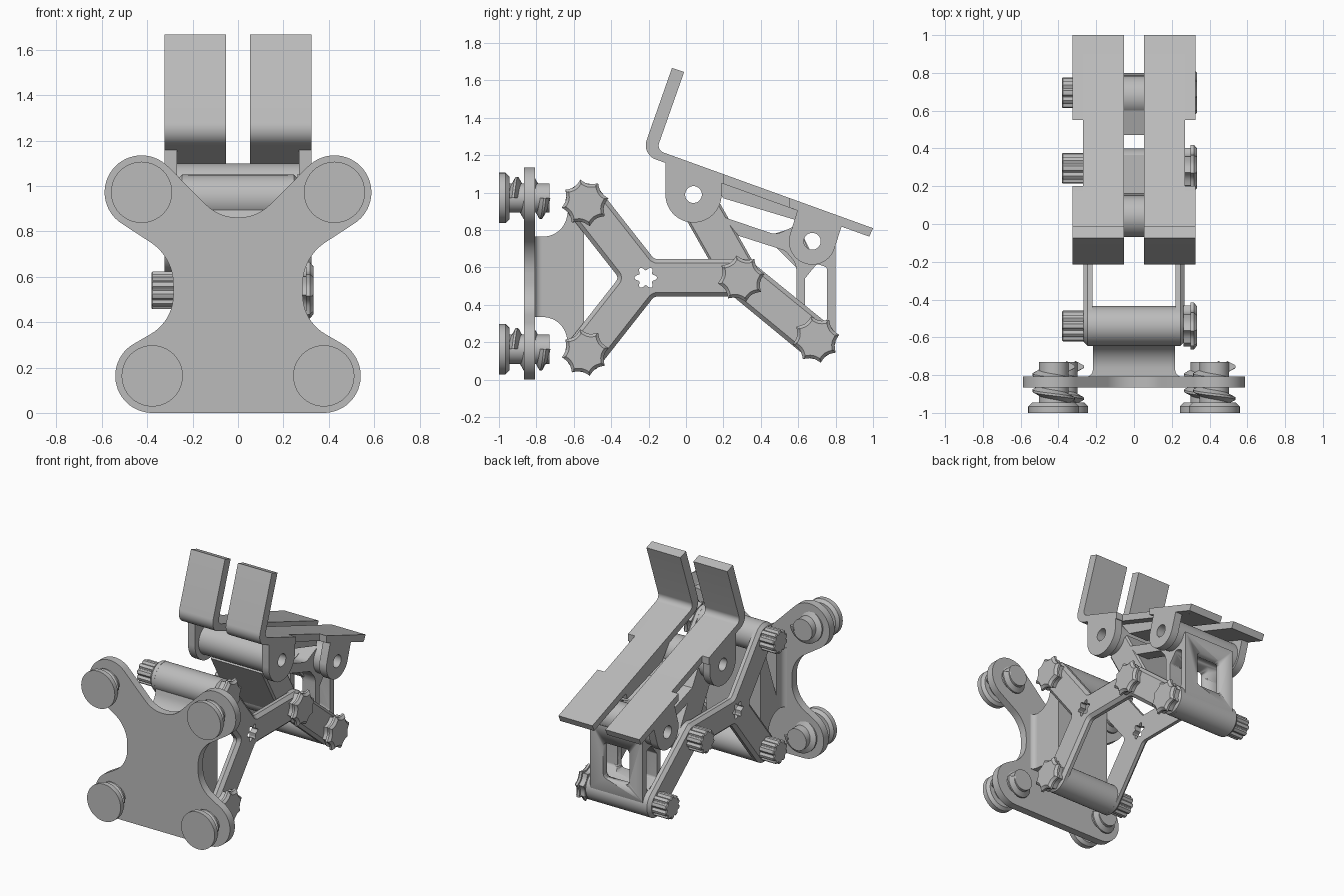
import bpy, bmesh, math
from mathutils import Vector

if "Cube" in bpy.data.objects:
    bpy.data.objects.remove(bpy.data.objects["Cube"])

grey = bpy.data.materials.new("grey")
grey.diffuse_color = (0.50, 0.50, 0.50, 1)
grey.use_nodes = True
grey.node_tree.nodes["Principled BSDF"].inputs["Base Color"].default_value = grey.diffuse_color


def finish(bm, name):
    bmesh.ops.recalc_face_normals(bm, faces=bm.faces)
    me = bpy.data.meshes.new(name)
    bm.to_mesh(me)
    bm.free()
    me.materials.append(grey)
    ob = bpy.data.objects.new(name, me)
    bpy.context.collection.objects.link(ob)
    bpy.ops.object.select_all(action='DESELECT')
    ob.select_set(True)
    bpy.context.view_layer.objects.active = ob
    bpy.ops.object.shade_smooth_by_angle(angle=math.radians(30))
    return ob


def arc(cx, cy, r, a0=0, a1=360, n=40):
    full = abs(a1 - a0) == 360
    return [(cx + r * math.cos(math.radians(a0 + (a1 - a0) * i / n)),
             cy + r * math.sin(math.radians(a0 + (a1 - a0) * i / n)))
            for i in range(n if full else n + 1)]


def rounded(pts, n=10):
    """Closed outline; a third value on a point is its corner radius."""
    out = []
    for i, p in enumerate(pts):
        r = p[2] if len(p) > 2 else 0
        c = Vector(p[:2])
        if r == 0:
            out.append(tuple(c))
            continue
        u = (Vector(pts[i - 1][:2]) - c).normalized()
        v = (Vector(pts[(i + 1) % len(pts)][:2]) - c).normalized()
        half = u.angle(v) / 2
        mid = c + (u + v).normalized() * (r / math.sin(half))
        s = c + u * (r / math.tan(half)) - mid
        e = c + v * (r / math.tan(half)) - mid
        turn = math.atan2(s.x * e.y - s.y * e.x, s.dot(e))
        for k in range(n + 1):
            a = turn * k / n
            out.append((mid.x + s.x * math.cos(a) - s.y * math.sin(a),
                        mid.y + s.x * math.sin(a) + s.y * math.cos(a)))
    return out


def inset(loop, d):
    """Move an outline inwards by d."""
    n = len(loop)
    area = sum(loop[i - 1][0] * loop[i][1] - loop[i][0] * loop[i - 1][1] for i in range(n))
    sg = 1 if area > 0 else -1
    out = []
    for i in range(n):
        p, c, q = (Vector(loop[j % n]) for j in (i - 1, i, i + 1))
        a, b = (c - p).normalized(), (q - c).normalized()
        m = Vector((-a.y - b.y, a.x + b.x)).normalized() * sg
        k = max(0.5, m.dot(Vector((-a.y, a.x)) * sg))
        out.append(tuple(c + m * d / k))
    return out


def prism(name, outline, a0, a1, axis='x', holes=(), chamfer=0):
    """Extrude an outline from a0 to a1; the a1 rim may be chamfered."""
    bm = bmesh.new()
    put = {'x': lambda p, t: (t, p[0], p[1]), 'y': lambda p, t: (p[0], t, p[1]),
           'z': lambda p, t: (p[0], p[1], t)}[axis]
    caps = [[], []]
    for k, loop in enumerate([outline, *holes]):
        rings = [(loop, a0), (loop, a1)]
        if chamfer and k == 0:
            rings = [(loop, a0), (loop, a1 - math.copysign(chamfer, a1 - a0)),
                     (inset(loop, chamfer), a1)]
        vs = [[bm.verts.new(put(p, t)) for p in lp] for lp, t in rings]
        n = len(loop)
        for A, B in zip(vs, vs[1:]):
            for i in range(n):
                bm.faces.new((A[i - 1], A[i], B[i], B[i - 1]))
        for cap, ring in zip(caps, (vs[0], vs[-1])):
            cap += [bm.edges.get((ring[i - 1], ring[i])) for i in range(n)]
    for cap in caps:
        bmesh.ops.triangle_fill(bm, edges=cap, use_beauty=True)
    return finish(bm, name)


def cut_box(ob, x, y, z):
    """Cut a rectangular window through a part."""
    c = prism("cutter", rounded([(x[0], z[0], .03), (x[1], z[0], .03),
                                 (x[1], z[1], .03), (x[0], z[1], .03)]), y[0], y[1], 'y')
    m = ob.modifiers.new("window", 'BOOLEAN')
    m.object, m.solver = c, 'EXACT'
    bpy.context.view_layer.objects.active = ob
    bpy.ops.object.modifier_apply(modifier=m.name)
    bpy.data.objects.remove(c)


# Pivot positions in (y, z)
TOP, LOW, MID, END = (-.54, .945), (-.54, .145), (.295, .54), (.695, .215)
HINGE_F, HINGE_R = (.04, .99), (.675, .74)

# Base plate with four lobes
half = (arc(.378, .163, .163, -90, 60, 24) + [(.285, .405, .2), (.285, .686, .22)]
        + arc(.425, .972, .163, -57, 135, 30) + [(.085, .862, .19)])
prism("base_plate", rounded(half + [(-p[0], *p[1:]) for p in reversed(half)]), -.865, -.808, 'y')


# Threaded feet
def thread(name, cx, cz, y0, y1, pitch=.085, n=24):
    bm = bmesh.new()
    steps = int((y1 - y0) / pitch * n)
    prev = None
    for i in range(steps + 1):
        a, y = 2 * math.pi * i / n, y0 + pitch * i / n
        ring = [bm.verts.new((cx + r * math.cos(a), y + dy, cz + r * math.sin(a)))
                for r, dy in ((.068, -.03), (.113, -.006), (.113, .006), (.068, .03))]
        if prev:
            for k in range(4):
                bm.faces.new((prev[k - 1], prev[k], ring[k], ring[k - 1]))
        else:
            bm.faces.new(ring)
        prev = ring
    bm.faces.new(prev)
    finish(bm, name)


for cx, cz in ((.425, .972), (-.425, .972), (.378, .163), (-.378, .163)):
    prism("foot_pad", arc(cx, cz, .135), -1, -.945, 'y', chamfer=.02)
    prism("foot_stem", arc(cx, cz, .078), -.95, -.73, 'y')
    thread("foot_thread", cx, cz, -.925, -.755)

# Mount web behind the base plate, flaring where it meets the plate
prism("mount_web", rounded([(-.82, .765), (-.80, .765, .01), (-.66, .765, .13), (-.62, .945), (-.545, .945),
                            (-.545, .145), (-.62, .145), (-.66, .335, .13), (-.80, .335, .01),
                            (-.82, .335)]), -.218, .218)
prism("web_flare", rounded([(-.27, -.81), (-.218, -.81, .04), (-.218, -.73), (.218, -.73),
                            (.218, -.81, .04), (.27, -.81)]), .335, .765, 'z')

# Cross tubes at the fixed pivots
for c in (TOP, LOW, MID, END):
    prism("cross_tube", arc(*c, .105), -.225, .225)

# Forked side arms with a star shaped hole
arm = rounded([(-.6875, .963, .104), (-.5225, 1.093, .104), (-.17, .645, .04), (.332, .645, .05),
               (.8425, .2305, .104), (.7105, .0675, .104), (.252, .445, .05), (-.17, .445, .04),
               (-.5225, -.003, .104), (-.6875, .127, .104), (-.359, .545, .03)])
star = [(-.215 + r * math.cos(a), .545 + r * math.sin(a)) for a, r in
        ((2 * math.pi * i / 48, .05 + .011 * math.cos(2 * math.pi * i / 8)) for i in range(48))]
for s in (1, -1):
    prism("side_arm", arm, s * .22, s * .268, holes=[star], chamfer=.022)

# Star knobs on the right, ribbed nuts on the left
for cy, cz in (TOP, LOW, MID, END):
    knob, nut = [], []
    for i in range(96):
        a = 2 * math.pi * i / 96
        rk = .127 - .024 * abs(math.sin(4 * a)) ** .8
        rn = .083 - .013 * max(0, math.cos(10 * a)) ** .6
        knob.append((cy + rk * math.cos(a + .2), cz + rk * math.sin(a + .2)))
        nut.append((cy + rn * math.cos(a), cz + rn * math.sin(a)))
    prism("star_knob", knob, .30, .333, chamfer=.016)
    prism("star_knob_back", inset(knob, .012), .30, .262)
    prism("ribbed_nut", nut, -.26, -.382, chamfer=.006)

# Hinge tubes with through holes
for c in (HINGE_F, HINGE_R):
    prism("hinge_tube", arc(*c, .11), -.268, .268, holes=[arc(*c, .045)])

# Front link between the front hinge and the middle pivot
d = (Vector(MID) - Vector(HINGE_F)).normalized()
n = Vector((-d.y, d.x)) * .1
h, m = Vector(HINGE_F) + d * .07, Vector(MID)
prism("front_link", [tuple(h + n), tuple(h - n), tuple(m - n), tuple(m + n)], -.21, .21, chamfer=.012)

# Rear link: hollow panel with a window through front and back
link = prism("rear_link", [(.60, .70), (.59, .56), (.59, .25), (.64, .15), (.76, .15), (.80, .25), (.80, .72),
                           (.74, .69), (.61, .69)], -.21, .21,
             holes=[rounded([(.635, .36, .02), (.755, .30, .02), (.755, .60, .02),
                             (.70, .62, .02), (.635, .54, .02)])])
cut_box(link, (-.105, .105), (.5, .9), (.34, .60))

# Brace curving from the front link to the rear hinge, open in the middle
brace = rounded([(.20, .87), (.48, .775, .08), (.60, .83), (.66, .68), (.59, .52), (.59, .62, .1),
                 (.53, .69, .06), (.28, .77)])
for s in (1, -1):
    prism("side_brace", brace, s * .11, s * .21)
prism("centre_brace", [(.47, .78), (.60, .82), (.66, .70), (.59, .60), (.47, .72)], -.12, .12)

# Split tray: bent strips, a rib beneath, and hinge ears outside
tray = rounded([(-.075, 1.667), (-.237, 1.205, .08), (.98, .765), (1, .81), (-.157, 1.228, .04),
                (-.01, 1.645)])
ear_f = ([(-.11, 1.16)] + arc(*HINGE_F, .15, 180, 360, 24) + [(.19, 1.08)])
ear_r = ([(.60, .92)] + arc(*HINGE_R, .125, 170, 340, 24) + [(.835, .83)])


def top_z(y):
    return 1.228 - (y + .157) * .3613


for s in (1, -1):
    prism("tray_strip", tray, s * .052, s * .27)
    prism("tray_rib", [(.1, 1.1), (.62, .92), (.60, .85), (.2, .97)], s * .052, s * .21)
    # strip edges widen beside the two ears
    front = rounded([(-.075, 1.667), (-.237, 1.205, .08), (.20, 1.047), (.20, top_z(.20)),
                     (-.157, 1.228, .04), (-.01, 1.645)])
    rear = [(.55, .921), (.98, .765), (1, .81), (.55, top_z(.55))]
    prism("tray_front_edge", front, s * .268, s * .325)
    prism("tray_rear_edge", rear, s * .268, s * .325)
    prism("front_ear", ear_f, s * .268, s * .325, holes=[arc(*HINGE_F, .045)])
    prism("rear_ear", ear_r, s * .268, s * .325, holes=[arc(*HINGE_R, .045)])
